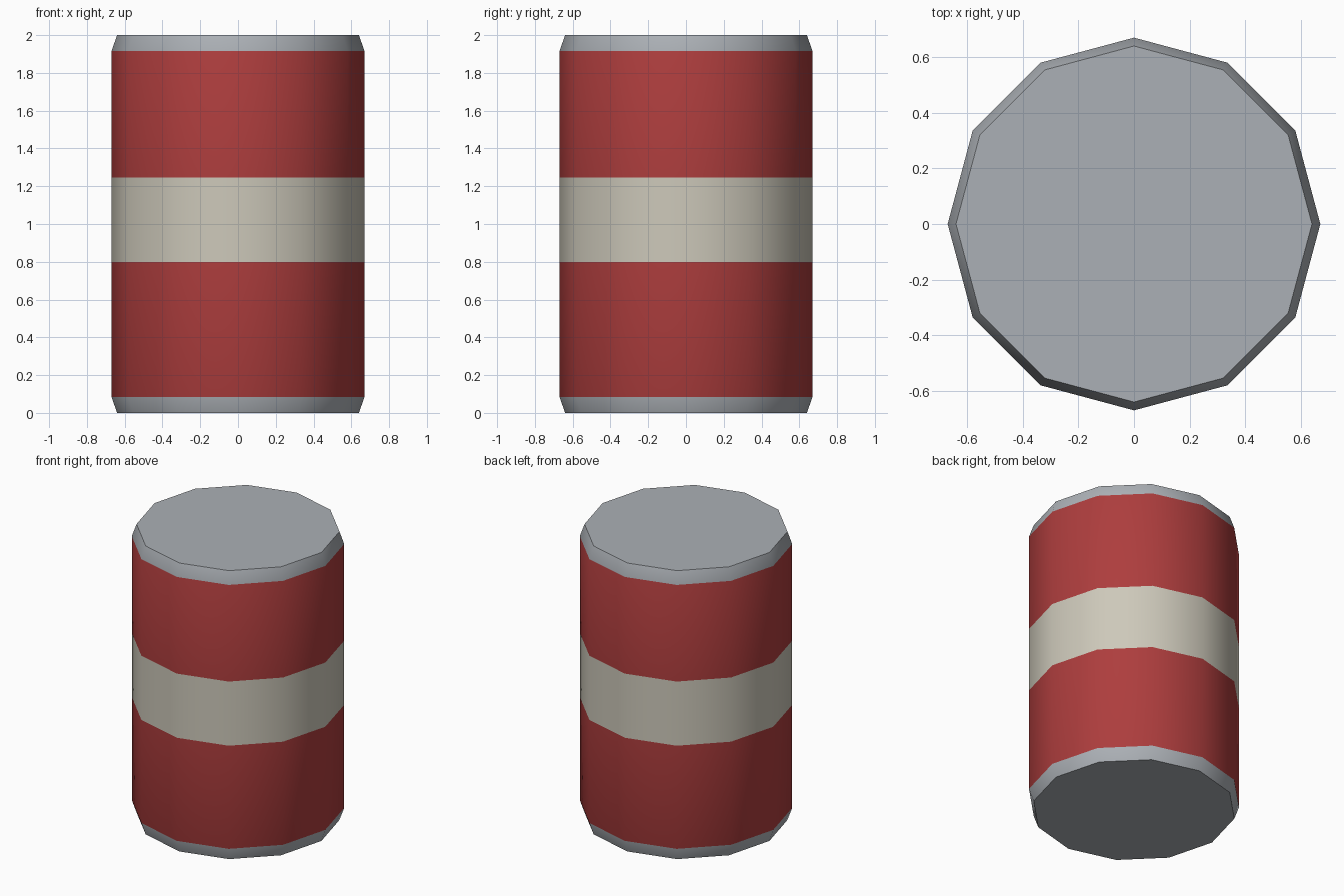
import bpy, bmesh, math

if "Cube" in bpy.data.objects:
    bpy.data.objects.remove(bpy.data.objects["Cube"])

SIDES = 12


def material(name, rgb):
    m = bpy.data.materials.new(name)
    m.diffuse_color = (*rgb, 1.0)
    m.use_nodes = True
    m.node_tree.nodes["Principled BSDF"].inputs["Base Color"].default_value = m.diffuse_color
    return m


gray = material("metal gray", (0.41, 0.435, 0.465))
red = material("red paint", (0.42, 0.047, 0.047))
cream = material("cream label", (0.61, 0.58, 0.49))

# Profile of the can: (radius, height), bottom to top
profile = [(0.64, 0.0), (0.67, 0.085), (0.67, 0.80),
           (0.67, 1.245), (0.67, 1.915), (0.64, 2.0)]
# Colour of each band between profile rings: rim, body, label, body, rim
band_colors = [0, 1, 2, 1, 0]

bm = bmesh.new()
rings = []
for r, z in profile:
    rings.append([bm.verts.new((r * math.cos(2 * math.pi * i / SIDES),
                                r * math.sin(2 * math.pi * i / SIDES), z))
                  for i in range(SIDES)])

# Side bands
for lower, upper, color in zip(rings, rings[1:], band_colors):
    for i in range(SIDES):
        j = (i + 1) % SIDES
        face = bm.faces.new((lower[i], lower[j], upper[j], upper[i]))
        face.material_index = color

# Flat lids
bm.faces.new(rings[-1])
bm.faces.new(rings[0][::-1])

mesh = bpy.data.meshes.new("can")
bm.to_mesh(mesh)
bm.free()
for m in (gray, red, cream):
    mesh.materials.append(m)

can = bpy.data.objects.new("can", mesh)
bpy.context.collection.objects.link(can)
bpy.context.view_layer.objects.active = can
can.select_set(True)
# Smooth around the wall, sharp at the lids
bpy.ops.object.shade_smooth_by_angle(angle=math.radians(40))
